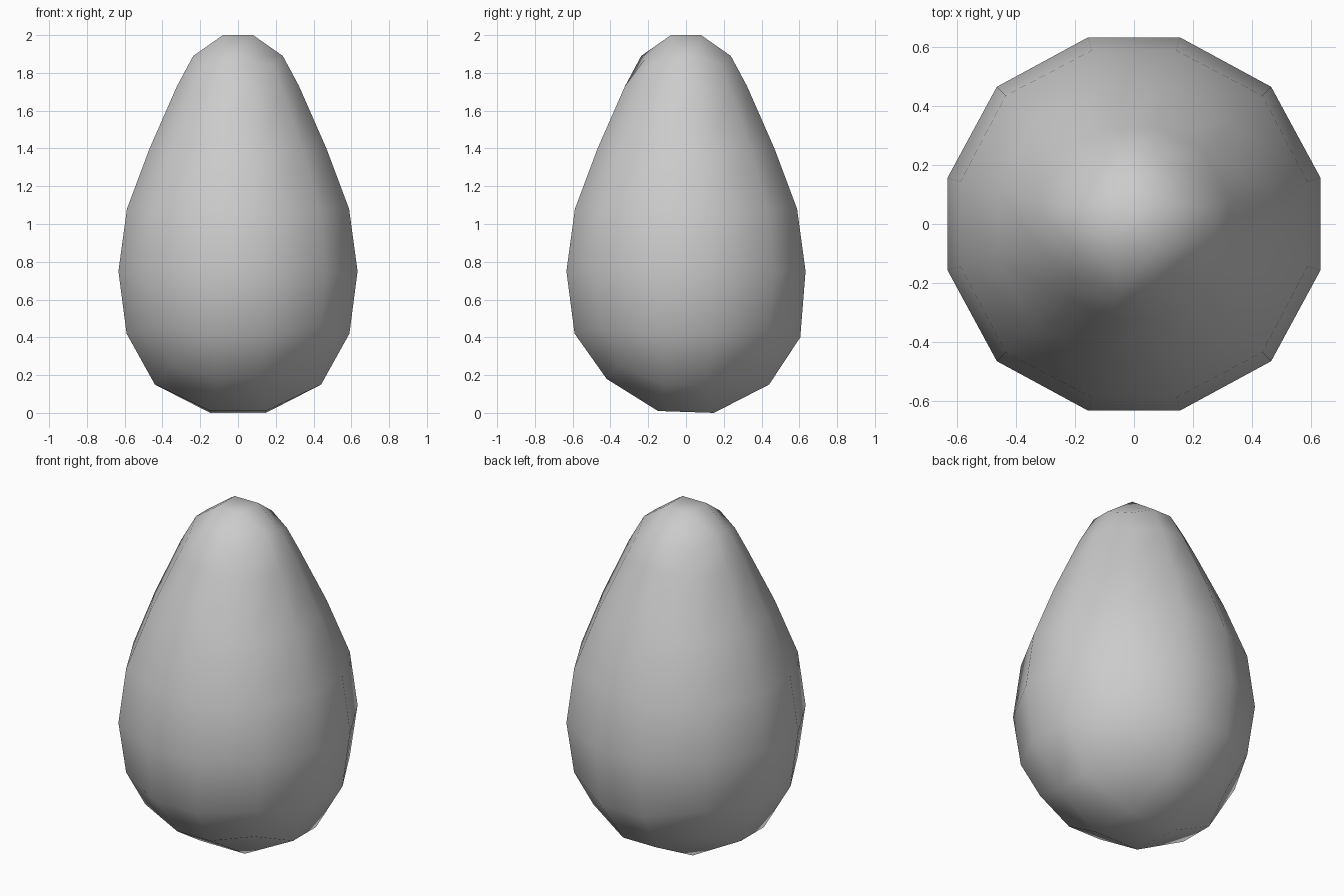
import bpy, bmesh
from mathutils import Vector, Matrix

cube = bpy.data.objects.get("Cube")
if cube:
    bpy.data.objects.remove(cube, do_unlink=True)

# Shell colour
shell = bpy.data.materials.new("pale_grey")
shell.use_nodes = True
grey = (0.6, 0.6, 0.6, 1)
shell.diffuse_color = grey
shell.node_tree.nodes["Principled BSDF"].inputs["Base Color"].default_value = grey

bm = bmesh.new()


def quarters(points):
    """Repeat the points of one quarter around the z axis."""
    return [bm.verts.new(Matrix.Rotation(k * 1.5707963, 3, 'Z') @ Vector(p))
            for k in range(4) for p in points]


def ring(side, z, corner, corner_z):
    """Twelve-sided ring of a rounded square."""
    half = side * 0.245
    return quarters([(side, -half, z), (side, half, z), (corner, corner, corner_z)])


def cap(edge, inner):
    """Close a ring with a three by three patch."""
    for k in range(4):
        e = [edge[(3 * k + i) % 12] for i in range(4)]
        bm.faces.new((e[1], e[2], e[3], inner[k]))
        bm.faces.new((e[0], e[1], inner[k], inner[k - 1]))
    bm.faces.new(inner)


# Egg side: side distance, height, corner distance, corner height
profile = [(0.44, 0.15, 0.36, 0.25), (0.59, 0.42, 0.435, 0.45),
           (0.633, 0.75, 0.465, 0.75), (0.588, 1.08, 0.435, 1.07),
           (0.468, 1.40, 0.345, 1.39), (0.323, 1.73, 0.24, 1.70),
           (0.237, 1.89, 0.19, 1.84)]
rings = [ring(*row) for row in profile]
for low, high in zip(rings, rings[1:]):
    for i in range(12):
        j = (i + 1) % 12
        bm.faces.new((low[i], low[j], high[j], high[i]))

# Blunt and narrow ends
for v in rings[0]:
    v.co.x *= 1.0
bottom = quarters([(0.148, 0.148, 0.005)])
top = quarters([(0.08, 0.08, 2.0)])
cap(rings[0], bottom)
cap(rings[-1], top)

# Slight unevenness: tilted base, fuller lower back, small dent near the tip
for v in bottom:
    v.co.z = 0.01 if v.co.y < 0 else 0.0
for v in rings[0][9:11]:
    v.co.y, v.co.z = -0.42, 0.18
for v in rings[1][3:5]:
    v.co.y, v.co.z = 0.605, 0.40
rings[-1][10].co += Vector((0, 0.02, -0.015))

bmesh.ops.recalc_face_normals(bm, faces=bm.faces)
for f in bm.faces:
    f.smooth = True
mesh = bpy.data.meshes.new("egg")
bm.to_mesh(mesh)
bm.free()
mesh.materials.append(shell)
egg = bpy.data.objects.new("egg", mesh)
bpy.context.collection.objects.link(egg)
